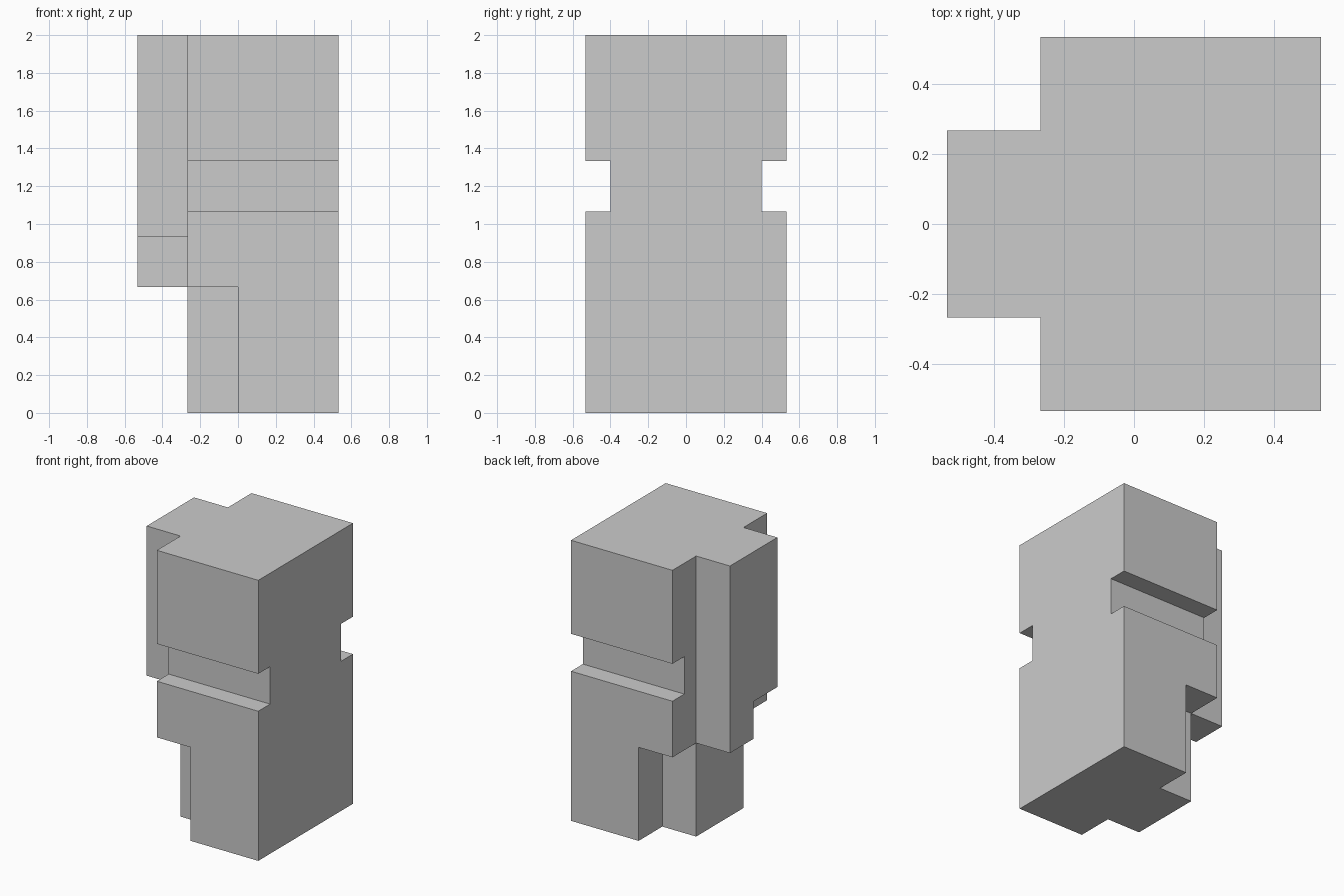
import bpy
import bmesh

default = bpy.data.objects.get("Cube")
if default:
    bpy.data.objects.remove(default, do_unlink=True)

U = 2 / 15      # building unit: the model is 15 units tall
PAD = 0.1       # how far cutters reach past the surface

grey = bpy.data.materials.new("light_grey")
grey.use_nodes = True
grey.diffuse_color = (0.6, 0.6, 0.6, 1)
grey.node_tree.nodes["Principled BSDF"].inputs["Base Color"].default_value = (0.6, 0.6, 0.6, 1)


def prism(name, profile, x0, x1):
    """Extrude a (y, z) profile along x."""
    bm = bmesh.new()
    face = bm.faces.new([bm.verts.new((x0, y, z)) for y, z in profile])
    moved = bmesh.ops.extrude_face_region(bm, geom=[face])["geom"]
    bmesh.ops.translate(bm, vec=(x1 - x0, 0, 0),
                        verts=[g for g in moved if isinstance(g, bmesh.types.BMVert)])
    bmesh.ops.recalc_face_normals(bm, faces=bm.faces)
    mesh = bpy.data.meshes.new(name)
    bm.to_mesh(mesh)
    bm.free()
    mesh.materials.append(grey)
    obj = bpy.data.objects.new(name, mesh)
    bpy.context.collection.objects.link(obj)
    return obj


def box(name, x0, x1, y0, y1, z0, z1):
    return prism(name, [(y0, z0), (y1, z0), (y1, z1), (y0, z1)], x0, x1)


# Main body
body = box("main_body", -2 * U, 4 * U, -4 * U, 4 * U, 0, 15 * U)

# Grooves across front and back, and notched lower corners
cutters = []
for side in (-1, 1):
    outer = side * (4 * U + PAD)
    cutters.append(box("groove_cutter", -2 * U - PAD, 4 * U + PAD,
                       *sorted((side * 3 * U, outer)), 8 * U, 10 * U))
    cutters.append(box("corner_cutter", -2 * U - PAD, 0,
                       *sorted((side * 2 * U, outer)), -PAD, 5 * U))

for cutter in cutters:
    cutter.hide_render = True
    cut = body.modifiers.new("cut", 'BOOLEAN')
    cut.operation = 'DIFFERENCE'
    cut.solver = 'EXACT'
    cut.object = cutter

# Bake the cuts and drop the cutters
depsgraph = bpy.context.evaluated_depsgraph_get()
baked = bpy.data.meshes.new_from_object(body.evaluated_get(depsgraph))
body.modifiers.clear()
body.data = baked
for cutter in cutters:
    bpy.data.objects.remove(cutter, do_unlink=True)

# Block on the right side, its rear half hanging lower
prism("side_block", [(-2 * U, 15 * U), (-2 * U, 7 * U), (0, 7 * U),
                     (0, 5 * U), (2 * U, 5 * U), (2 * U, 15 * U)], -4 * U, -2 * U)
